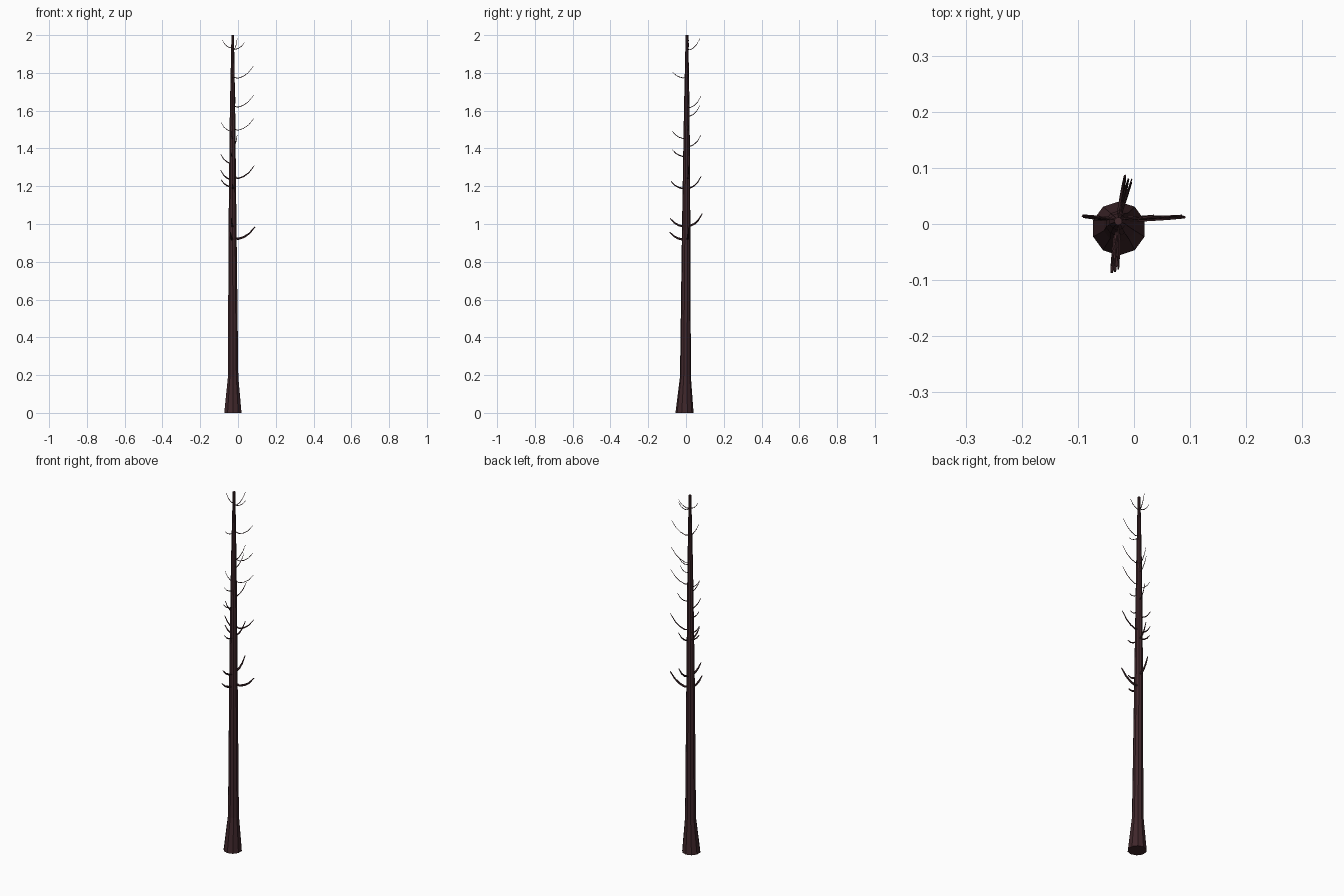
import bpy, bmesh, math
from mathutils import Vector

if "Cube" in bpy.data.objects:
    bpy.data.objects.remove(bpy.data.objects["Cube"])

bark = bpy.data.materials.new("dark_bark")
bark.diffuse_color = (0.05, 0.02, 0.024, 1)
bark.use_nodes = True
bark.node_tree.nodes["Principled BSDF"].inputs["Base Color"].default_value = bark.diffuse_color


def tube(name, points, radii, sides, level=False):
    """Sweep a tapering polygon along points; level keeps the rings horizontal."""
    pts = [Vector(p) for p in points]
    bm = bmesh.new()
    rings = []
    for i, (p, r) in enumerate(zip(pts, radii)):
        t = pts[min(i + 1, len(pts) - 1)] - pts[max(i - 1, 0)]
        t = Vector((0, 0, 1)) if level else t.normalized()
        u = Vector((1, 0, 0)) if level else t.cross(Vector((0, 0, 1))).normalized()
        v = t.cross(u)
        ring = []
        for k in range(sides):
            a = 2 * math.pi * (k + 0.5) / sides
            ring.append(bm.verts.new(p + r * (math.cos(a) * u + math.sin(a) * v)))
        rings.append(ring)
    for a, b in zip(rings, rings[1:]):
        for k in range(sides):
            n = (k + 1) % sides
            bm.faces.new((a[k], a[n], b[n], b[k]))
    bm.faces.new(rings[0][::-1])
    bm.faces.new(rings[-1])
    bmesh.ops.recalc_face_normals(bm, faces=bm.faces)
    me = bpy.data.meshes.new(name)
    bm.to_mesh(me)
    bm.free()
    me.materials.append(bark)
    ob = bpy.data.objects.new(name, me)
    bpy.context.collection.objects.link(ob)
    return ob


# Trunk with flared foot and a slight lean
tube("trunk",
     [(-0.027, -0.008, 0), (-0.026, -0.003, 0.19), (-0.029, 0.001, 1.0),
      (-0.029, 0.004, 1.6), (-0.028, 0.005, 2.0)],
     [0.048, 0.029, 0.022, 0.015, 0.007], 10, level=True)

# Branches per side: (start height, tip height, reach of the tip)
branches = {
    "right": [(0.925, 0.985, 0.09), (1.245, 1.31, 0.087), (1.5, 1.56, 0.085),
              (1.622, 1.682, 0.083), (1.775, 1.835, 0.081), (1.927, 1.962, 0.035)],
    "left": [(1.2, 1.235, -0.09), (1.24, 1.285, -0.092), (1.325, 1.368, -0.091),
             (1.495, 1.538, -0.09), (1.935, 1.975, -0.084)],
    "back": [(0.995, 1.055, 0.086), (1.195, 1.252, 0.08), (1.415, 1.472, 0.08),
             (1.575, 1.63, 0.075), (1.62, 1.678, 0.08), (1.925, 1.982, 0.074)],
    "front": [(0.92, 0.957, -0.086), (0.99, 1.03, -0.084), (1.19, 1.226, -0.08),
              (1.36, 1.395, -0.074), (1.455, 1.492, -0.074), (1.775, 1.805, -0.072)],
}
# (fraction of reach, fraction of rise): a shallow sag, then an upward sweep
sweep = [(0, 0.06), (0.25, -0.06), (0.5, 0.1), (0.75, 0.42), (1, 1)]

for side, items in branches.items():
    for i, (z0, z1, reach) in enumerate(items):
        thick = max(0.0022, 0.0065 - 0.0075 * (z0 - 0.92))
        wobble = 0.006 * ((i % 3) - 1)
        pts = []
        for f, h in sweep:
            z = z0 + h * (z1 - z0)
            if side in ("right", "left"):
                start = -0.028
                pts.append((start + f * (reach - start),
                            0.008 + 0.006 * f + 0.3 * wobble * f, z))
            else:
                drift = 0.018 if side == "back" else -0.006
                pts.append((-0.028 + drift * f + wobble * f,
                            0.003 + f * (reach - 0.003), z))
        tube(f"{side}_branch_{i + 1}", pts,
             [thick * k for k in (1, 0.95, 0.85, 0.7, 0.4)], 6)
